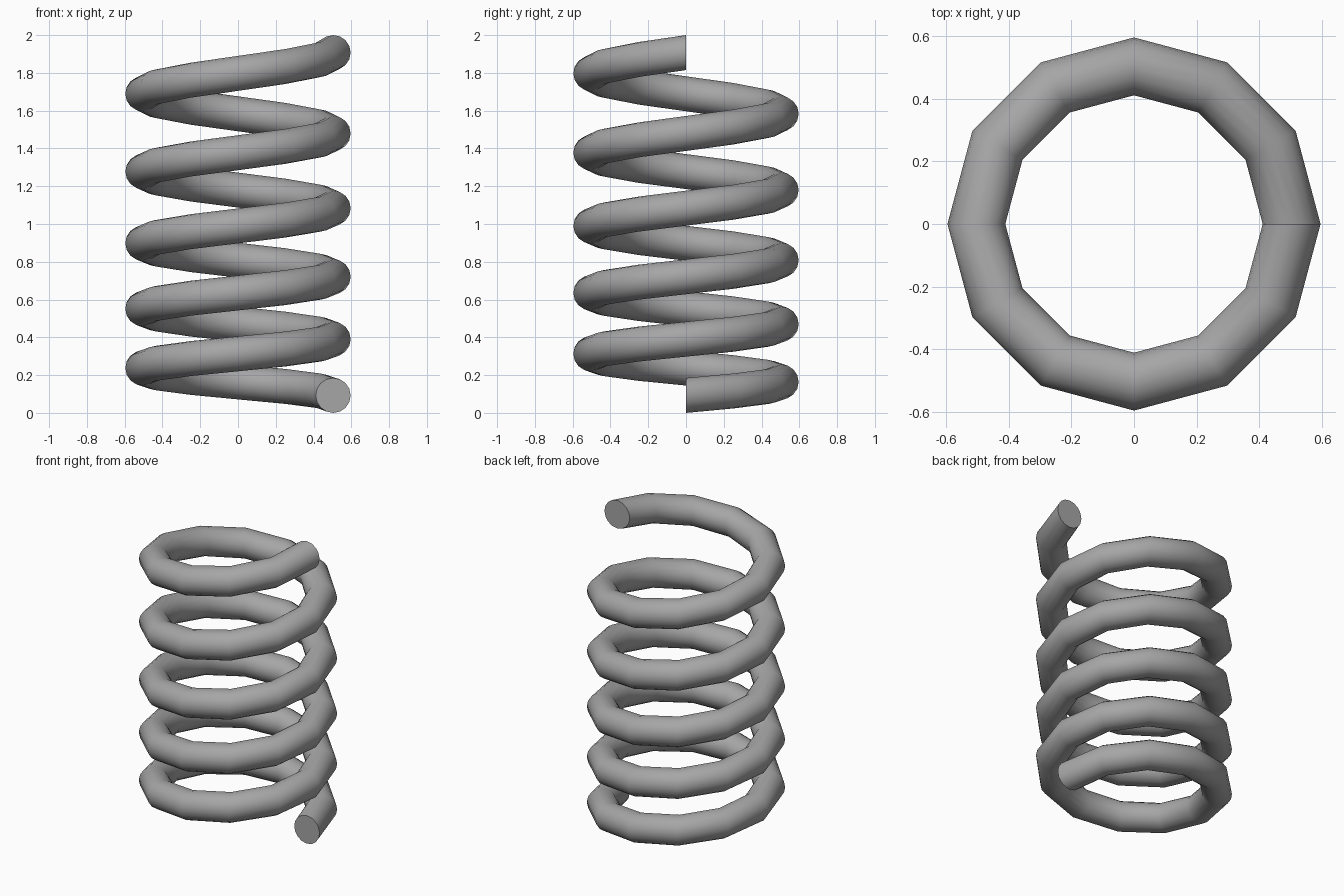
import bpy, bmesh, math

if "Cube" in bpy.data.objects:
    bpy.data.objects.remove(bpy.data.objects["Cube"])

TURNS, STEPS, SIDES = 5, 12, 16      # coils, segments per coil, sides of the wire
COIL_R, WIRE_R = 0.504, 0.0925
PITCH, GROWTH = 0.2815, 0.0163       # coils spread apart towards the top

steel = bpy.data.materials.new("steel_grey")
steel.diffuse_color = (0.38, 0.38, 0.38, 1)
steel.use_nodes = True
steel.node_tree.nodes["Principled BSDF"].inputs["Base Color"].default_value = steel.diffuse_color

bm = bmesh.new()


def wire_ring(step):
    """Upright circle of wire at one step along the coil."""
    t = step / STEPS
    a = 2 * math.pi * t
    z = WIRE_R + PITCH * t + GROWTH * t * t
    ring = []
    for i in range(SIDES):
        b = 2 * math.pi * i / SIDES
        r = COIL_R + WIRE_R * math.cos(b)
        ring.append(bm.verts.new((r * math.cos(a), r * math.sin(a),
                                  z + WIRE_R * math.sin(b))))
    return ring


# Coiled wire
rings = [wire_ring(s) for s in range(TURNS * STEPS + 1)]
for lo, hi in zip(rings, rings[1:]):
    for i in range(SIDES):
        j = (i + 1) % SIDES
        bm.faces.new((lo[i], lo[j], hi[j], hi[i]))

# Flat cut ends
bm.faces.new(rings[0])
bm.faces.new(rings[-1])
bmesh.ops.recalc_face_normals(bm, faces=bm.faces)

mesh = bpy.data.meshes.new("coil_spring")
bm.to_mesh(mesh)
bm.free()
mesh.materials.append(steel)
spring = bpy.data.objects.new("coil_spring", mesh)
bpy.context.collection.objects.link(spring)

# Smooth wire with crisp cut ends
bpy.context.view_layer.objects.active = spring
spring.select_set(True)
bpy.ops.object.shade_smooth_by_angle(angle=math.radians(45))
